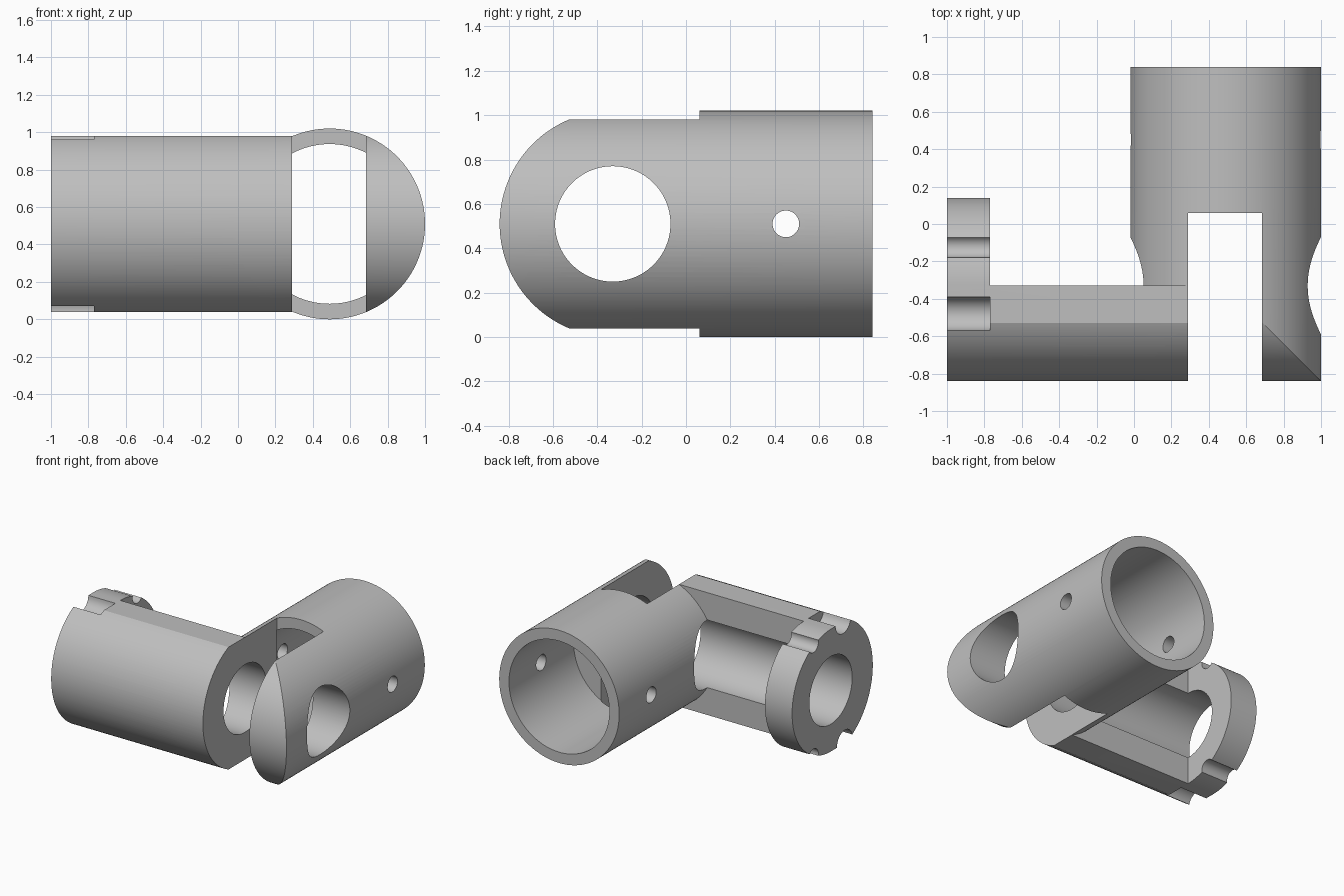
import bpy
import bmesh
from math import sin, cos, pi, asin
from mathutils import Vector

cube = bpy.data.objects.get("Cube")
if cube:
    bpy.data.objects.remove(cube, do_unlink=True)

steel = bpy.data.materials.new("plain grey metal")
steel.use_nodes = True
GREY = (0.52, 0.52, 0.52, 1)
steel.diffuse_color = GREY
steel.node_tree.nodes["Principled BSDF"].inputs["Base Color"].default_value = GREY

MID = 0.51       # height of both axes
R = 0.51         # outer radius
FLAT = 0.47      # half height of the shaft flats
SHAFT_Y = -0.33  # shaft axis
TUBE_X = 0.49    # tube axis


def arc(cu, cv, r, a0, a1, n):
    return [(cu + r * cos(a0 + (a1 - a0) * i / n),
             cv + r * sin(a0 + (a1 - a0) * i / n)) for i in range(n + 1)]


def circle(cu, cv, r, n=128):
    return arc(cu, cv, r, 0, 2 * pi, n)[:-1]


def prism(name, points, axis, lo, hi):
    """Extrude a profile along x (profile in y, z) or along y (profile in x, z)."""
    bm = bmesh.new()
    place = (lambda u, v: (lo, u, v)) if axis == "x" else (lambda u, v: (u, lo, v))
    face = bm.faces.new([bm.verts.new(place(u, v)) for u, v in points])
    res = bmesh.ops.extrude_face_region(bm, geom=[face])
    move = Vector((hi - lo, 0, 0)) if axis == "x" else Vector((0, hi - lo, 0))
    bmesh.ops.translate(bm, vec=move,
                        verts=[g for g in res["geom"] if isinstance(g, bmesh.types.BMVert)])
    bmesh.ops.recalc_face_normals(bm, faces=bm.faces)
    mesh = bpy.data.meshes.new(name)
    bm.to_mesh(mesh)
    bm.free()
    mesh.materials.append(steel)
    obj = bpy.data.objects.new(name, mesh)
    bpy.context.scene.collection.objects.link(obj)
    return obj


def rect(u0, u1, v0, v1):
    return [(u0, v0), (u1, v0), (u1, v1), (u0, v1)]


def combine(target, tool, operation):
    mod = target.modifiers.new(operation.lower(), "BOOLEAN")
    mod.operation = operation
    mod.solver = "EXACT"
    mod.object = tool
    bpy.context.view_layer.objects.active = target
    bpy.ops.object.modifier_apply(modifier=mod.name)
    bpy.data.objects.remove(tool, do_unlink=True)


# Shaft: wide front arc, flats above and below, narrower round back
edge = asin(FLAT / R)
profile = arc(SHAFT_Y, MID, R, pi - edge, pi + edge, 64)
profile += arc(SHAFT_Y, MID, FLAT, -pi / 2, pi / 2, 64)
shaft = prism("shaft", profile, "x", -1, 0.5)

# Remove the back half between the end collar and the tube
combine(shaft, prism("relief", rect(SHAFT_Y, 0.5, -0.2, 1.2), "x", -0.77, 0.7), "DIFFERENCE")

# Scooped grooves around the collar
for y, z, r, end in ((-0.15, 0.47, 0.091, -0.77), (-0.17, -0.465, 0.095, -0.77),
                     (0.21, 0.43, 0.06, -0.7), (0.21, -0.43, 0.06, -0.7)):
    groove = prism("groove", circle(SHAFT_Y + y, MID + z, r, 32), "x", -1.1, end)
    combine(shaft, groove, "DIFFERENCE")

# Tube with its front end rounded to match the shaft
joint = prism("elbow_joint", circle(TUBE_X, MID, R), "y", -0.9, 0.84)
tip = arc(SHAFT_Y, MID, R, pi / 2, 3 * pi / 2, 128)
tip += [(SHAFT_Y, -0.2), (1, -0.2), (1, 1.2), (SHAFT_Y, 1.2)]
combine(joint, prism("tip_profile", tip, "x", -0.3, 1.2), "INTERSECT")
combine(joint, shaft, "UNION")

# Fork slot, socket bore, cross bore and pin hole
combine(joint, prism("slot", rect(0.29, 0.685, -0.2, 1.2), "y", -1.1, 0.06), "DIFFERENCE")
combine(joint, prism("socket", circle(TUBE_X, MID, 0.427), "y", 0.055, 1), "DIFFERENCE")
combine(joint, prism("cross_bore", circle(SHAFT_Y, MID, 0.26), "x", -1.2, 1.2), "DIFFERENCE")
combine(joint, prism("pin_hole", circle(0.45, MID, 0.06, 48), "x", -0.3, 1.2), "DIFFERENCE")

# Smooth the round walls, keep the machined edges sharp
bpy.ops.object.select_all(action="DESELECT")
joint.select_set(True)
bpy.context.view_layer.objects.active = joint
bpy.ops.object.shade_smooth_by_angle(angle=pi / 9)
